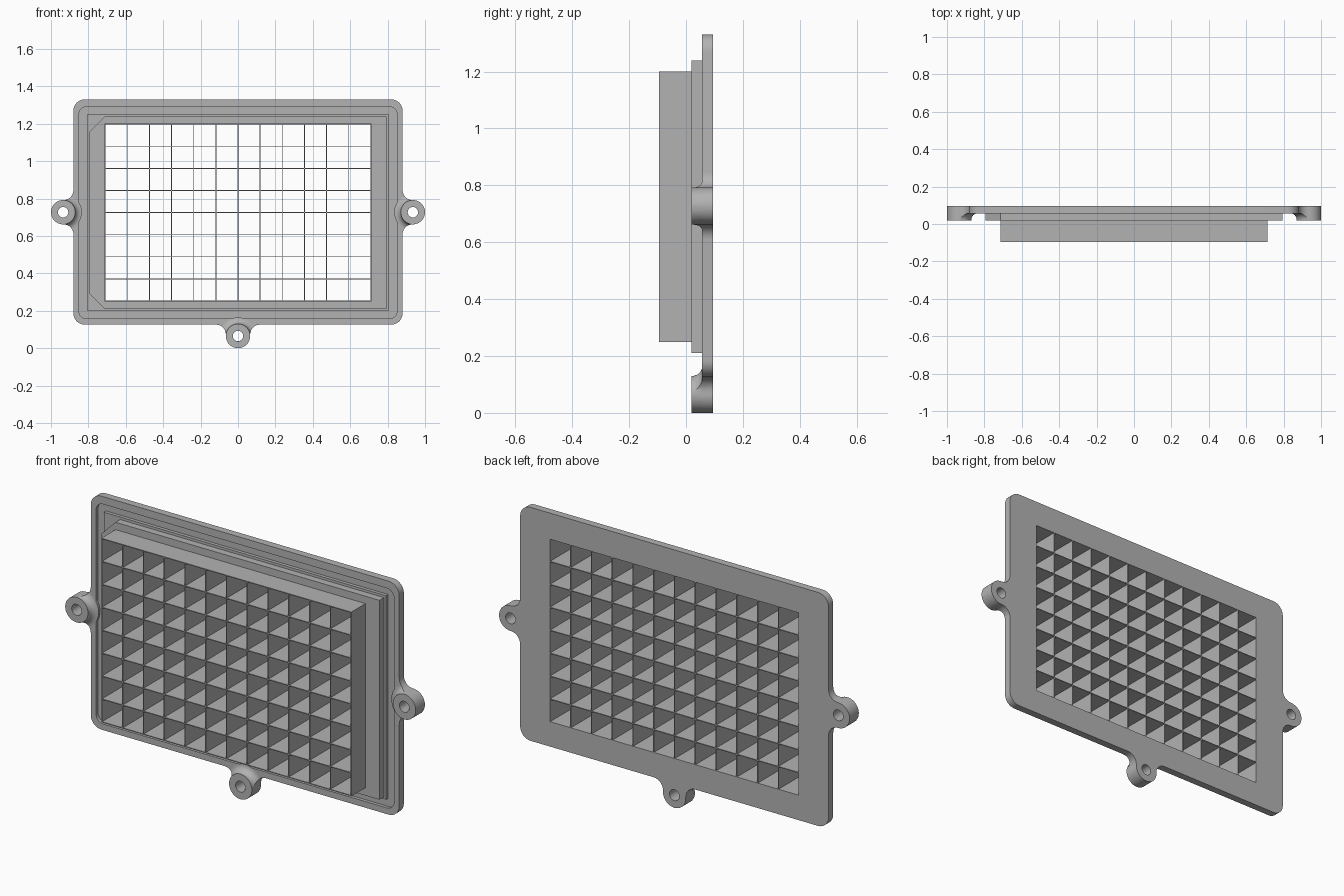
import bpy, bmesh
from math import sin, cos, pi, radians
from mathutils import Matrix, Vector

cube = bpy.data.objects.get("Cube")
if cube:
    bpy.data.objects.remove(cube)

grey = bpy.data.materials.new("plain grey")
grey.use_nodes = True
grey.diffuse_color = (0.45, 0.45, 0.45, 1)
grey.node_tree.nodes["Principled BSDF"].inputs["Base Color"].default_value = grey.diffuse_color


def finish(name, bm):
    """Turn a bmesh into a clean grey object with sharp edges kept."""
    bmesh.ops.remove_doubles(bm, verts=bm.verts, dist=1e-5)
    bmesh.ops.recalc_face_normals(bm, faces=bm.faces)
    me = bpy.data.meshes.new(name)
    bm.to_mesh(me)
    bm.free()
    me.materials.clear()
    me.materials.append(grey)
    ob = bpy.data.objects.new(name, me)
    bpy.context.collection.objects.link(ob)
    return ob


def slab(name, loops, y0, y1):
    """Extrude x/z outlines (inner loops become holes) from y0 to y1."""
    cu = bpy.data.curves.new(name + " outline", 'CURVE')
    cu.dimensions, cu.fill_mode, cu.extrude = '2D', 'BOTH', (y1 - y0) / 2
    for loop in loops:
        sp = cu.splines.new('POLY')
        sp.points.add(len(loop) - 1)
        for p, (x, z) in zip(sp.points, loop):
            p.co = (x, z, 0, 1)
        sp.use_cyclic_u = True
    tmp = bpy.data.objects.new("outline", cu)
    bpy.context.collection.objects.link(tmp)
    deps = bpy.context.evaluated_depsgraph_get()
    me = bpy.data.meshes.new_from_object(tmp.evaluated_get(deps))
    bm = bmesh.new()
    bm.from_mesh(me)
    bm.transform(Matrix.Translation((0, (y0 + y1) / 2, 0)) @ Matrix.Rotation(pi / 2, 4, 'X'))
    bpy.data.objects.remove(tmp)
    bpy.data.curves.remove(cu)
    bpy.data.meshes.remove(me)
    return finish(name, bm)


def boolean(ob, cutter, operation):
    cutter.hide_render = True
    mod = ob.modifiers.new("cut", 'BOOLEAN')
    mod.object, mod.operation, mod.solver = cutter, operation, 'EXACT'
    bpy.context.view_layer.objects.active = ob
    bpy.ops.object.modifier_apply(modifier=mod.name)
    bpy.data.objects.remove(cutter)


def arc(cx, cz, r, a0, a1, n=8):
    angles = [radians(a0 + (a1 - a0) * i / n) for i in range(n + 1)]
    return [(cx + r * cos(a), cz + r * sin(a)) for a in angles]


def rect(x0, x1, z0, z1):
    return [(x0, z0), (x1, z0), (x1, z1), (x0, z1)]


# Main dimensions
HALF_W, BOTTOM, TOP = 0.88, 0.126, 1.33
FRONT, BACK, BOSS_FRONT = 0.057, 0.095, 0.02
R, HOLE, FILLET = 0.065, 0.028, 0.053
GX, GZ0, GZ1 = 0.713, 0.25, 1.20
LUGS = {"bottom": ((0, R), (0, -1), BOTTOM - R),
        "left": ((1 - R, 0.727), (1, 0), 1 - R - HALF_W),
        "right": ((R - 1, 0.727), (-1, 0), 1 - R - HALF_W)}


def lug(side):
    """Ear outline with concave fillets, running counter-clockwise."""
    (cx, cz), (nx, nz), d = LUGS[side]
    s = FILLET - d
    pts = (arc(-R - FILLET, s, FILLET, -90, 0) + arc(0, 0, R, 180, 0, 24)
           + arc(R + FILLET, s, FILLET, 180, 270))
    return [(cx - t * nz + n * nx, cz + t * nx + n * nz) for t, n in pts]


def rounded(w, z0, z1, r):
    return (arc(w - r, z0 + r, r, -90, 0) + arc(w - r, z1 - r, r, 0, 90)
            + arc(r - w, z1 - r, r, 90, 180) + arc(r - w, z0 + r, r, 180, 270))


# Flanged plate with three ears and a seal groove
c = 0.06
outline = (lug("bottom") + arc(HALF_W - c, BOTTOM + c, c, -90, 0) + lug("left")
           + arc(HALF_W - c, TOP - c, c, 0, 90) + arc(c - HALF_W, TOP - c, c, 90, 180)
           + lug("right") + arc(c - HALF_W, BOTTOM + c, c, 180, 270))
holes = [arc(*ctr, HOLE, 0, 345, 23) for ctr, _, _ in LUGS.values()]
window = rect(-GX, GX, GZ0, GZ1)
plate = slab("mounting_plate", [outline, window] + holes, FRONT, BACK)
groove = slab("groove_cutter", [rounded(0.85, 0.158, 1.291, 0.04),
                                rect(-0.805, 0.805, 0.2, 1.251)], 0.04, 0.074)
boolean(plate, groove, 'DIFFERENCE')

# Raised step, chamfered on one side
w, z0, z1, ch = 0.793, 0.21, 1.238, 0.08
step = [(w, z0), (w, z1), (ch - w, z1), (-w, z1 - ch), (-w, z0 + ch), (ch - w, z0)]
parts = [plate, slab("raised_step", [step, window], BOSS_FRONT, FRONT)]

# Open grid of thin walls
cols, rows, wall = 12, 8, 0.0045
px, pz = (2 * GX - wall) / cols, (GZ1 - GZ0 - wall) / rows
cells = [rect(-GX + i * px + wall, -GX + (i + 1) * px,
              GZ0 + j * pz + wall, GZ0 + (j + 1) * pz)
         for i in range(cols) for j in range(rows)]
parts.append(slab("louver_grid", [window] + cells, -0.095, BACK))

# Screw bosses: turned sleeves flaring into the plate, trimmed to the ear outline
flare = 0.035
for side, ((cx, cz), (nx, nz), d) in LUGS.items():
    bm = bmesh.new()
    curve = arc(R + flare, FRONT - flare, flare, 180, 90)
    prof = [(HOLE, BOSS_FRONT), (R, BOSS_FRONT)] + curve + [(R + flare, 0.068), (HOLE, 0.068)]
    vs = [bm.verts.new((cx + r, y, cz)) for r, y in prof]
    es = [bm.edges.new((vs[i - 1], vs[i])) for i in range(len(vs))]
    bmesh.ops.spin(bm, geom=vs + es, cent=(cx, 0, cz), axis=(0, 1, 0), angle=2 * pi,
                   steps=48, use_merge=False)
    boss = finish(side + "_screw_boss", bm)
    ear = lug(side)
    back = Vector((nx, nz)) * -0.1
    ear += [tuple(Vector(ear[-1]) + back), tuple(Vector(ear[0]) + back)]
    boolean(boss, slab("ear_trim", [ear], 0, 0.08), 'INTERSECT')
    parts.append(boss)

# Smooth shading with sharp edges
bpy.ops.object.select_all(action='DESELECT')
for ob in parts:
    ob.select_set(True)
bpy.context.view_layer.objects.active = plate
bpy.ops.object.shade_smooth_by_angle(angle=radians(30))
